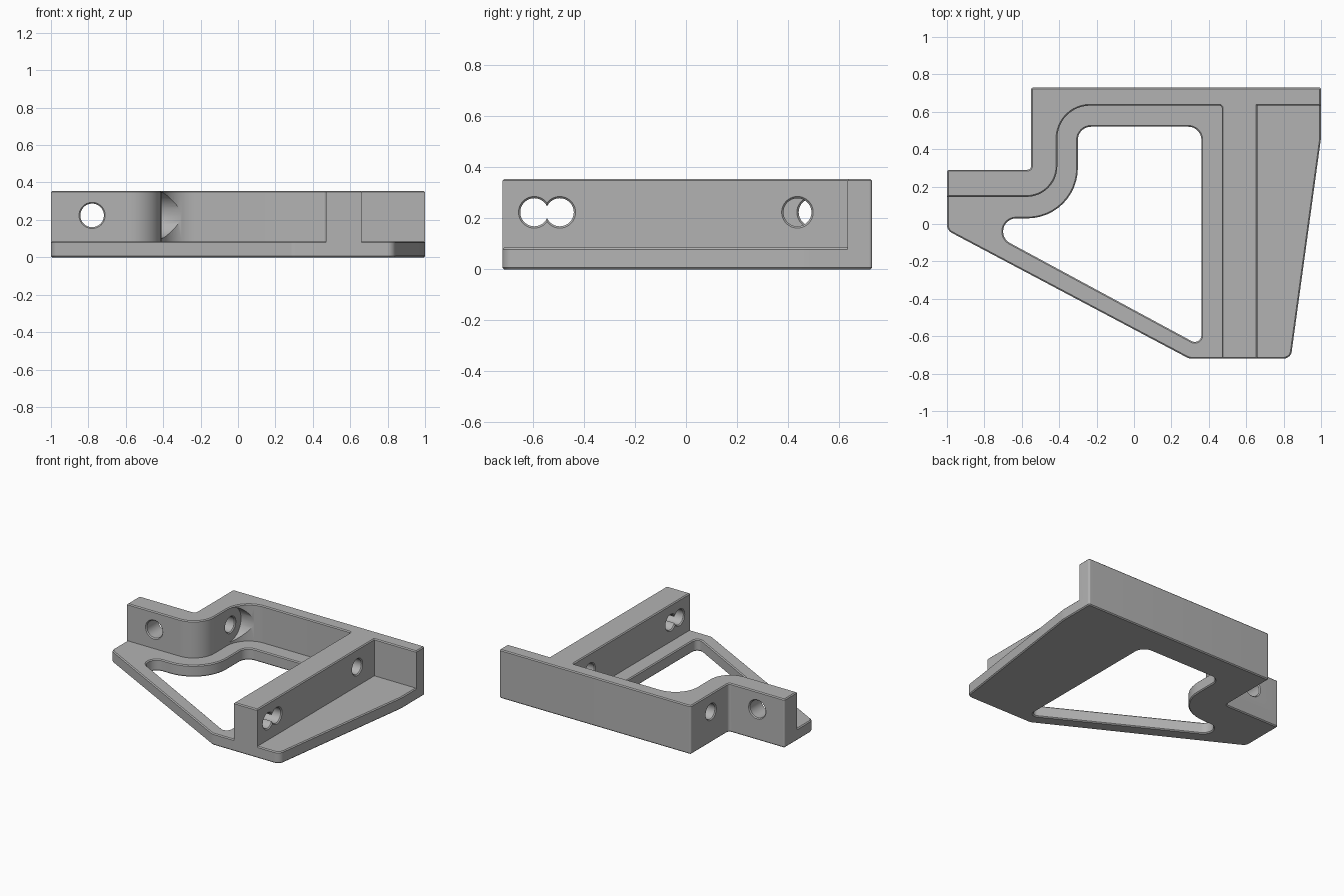
import bpy, bmesh, math
from mathutils import Vector

cube = bpy.data.objects.get("Cube")
if cube:
    bpy.data.objects.remove(cube, do_unlink=True)

CHAMFER = 0.007
PLATE_TOP, WALL_TOP, HOLE_Z = 0.085, 0.355, 0.224

grey = bpy.data.materials.new("plain_grey")
grey.use_nodes = True
grey.diffuse_color = (0.45, 0.45, 0.45, 1)
grey.node_tree.nodes["Principled BSDF"].inputs["Base Color"].default_value = grey.diffuse_color


def rounded(corners, steps=12):
    """Counter-clockwise outline from (x, y, fillet radius) corners."""
    pts, n = [], len(corners)
    for i, (x, y, r) in enumerate(corners):
        p = Vector((x, y))
        if r == 0:
            pts.append(p)
            continue
        a = (Vector(corners[i - 1][:2]) - p).normalized()
        b = (Vector(corners[(i + 1) % n][:2]) - p).normalized()
        half = a.angle(b) / 2
        centre = p + (a + b).normalized() * (r / math.sin(half))
        start = p + a * (r / math.tan(half)) - centre
        end = p + b * (r / math.tan(half)) - centre
        sweep = math.atan2(start.x * end.y - start.y * end.x, start.dot(end))
        for k in range(steps + 1):
            t = sweep * k / steps
            c, s = math.cos(t), math.sin(t)
            pts.append(centre + Vector((start.x * c - start.y * s, start.x * s + start.y * c)))
    area = sum(pts[i - 1].x * p.y - p.x * pts[i - 1].y for i, p in enumerate(pts))
    return pts if area > 0 else pts[::-1]


def inset(pts, d):
    """Mitred offset, inward when d is positive."""
    out = []
    for i, p in enumerate(pts):
        e1 = (p - pts[i - 1]).normalized()
        e2 = (pts[(i + 1) % len(pts)] - p).normalized()
        n1, n2 = Vector((-e1.y, e1.x)), Vector((-e2.y, e2.x))
        out.append(p + (n1 + n2) * (d / (1 + n1.dot(n2))))
    return out


def prism(name, pts, levels, axis="z"):
    """Stack of rings; levels are (height, inset) pairs along the axis."""
    place = {"x": lambda u, v, w: (w, u, v),
             "y": lambda u, v, w: (u, w, v),
             "z": lambda u, v, w: (u, v, w)}[axis]
    bm = bmesh.new()
    rings = [[bm.verts.new(place(p.x, p.y, h)) for p in inset(pts, d)] for h, d in levels]
    for low, high in zip(rings, rings[1:]):
        for i in range(len(pts)):
            bm.faces.new((low[i - 1], low[i], high[i], high[i - 1]))
    bm.faces.new(rings[0][::-1])
    bm.faces.new(rings[-1])
    bmesh.ops.recalc_face_normals(bm, faces=bm.faces)
    mesh = bpy.data.meshes.new(name)
    bm.to_mesh(mesh)
    bm.free()
    mesh.materials.append(grey)
    obj = bpy.data.objects.new(name, mesh)
    bpy.context.collection.objects.link(obj)
    return obj


def combine(target, tool, operation):
    mod = target.modifiers.new(operation.lower(), "BOOLEAN")
    mod.operation, mod.solver, mod.object = operation, "EXACT", tool
    bpy.context.view_layer.objects.active = target
    bpy.ops.object.modifier_apply(modifier=mod.name)
    bpy.data.objects.remove(tool, do_unlink=True)


def flared(a, b):
    """Cutter levels with chamfered mouths at a and b."""
    c = CHAMFER
    return [(a - 0.02, -c), (a, -c), (a + c, 0), (b - c, 0), (b, -c), (b + 0.02, -c)]


def circle(u, v, r, n=40):
    return [Vector((u + r * math.cos(math.tau * i / n), v + r * math.sin(math.tau * i / n)))
            for i in range(n)]


# Outer corners shared by the plate and the upright wall
back = [(-1, 0.29, 0.012), (-0.55, 0.29, 0.02), (-0.55, 0.73, 0.012), (1, 0.73, 0.012)]

# Base plate with its triangular window
plate_outline = rounded(back + [(1, 0.46, 0.3), (0.838, -0.72, 0.045),
                                (0.295, -0.72, 0.06), (-1, -0.034, 0.05)])
bracket = prism("bracket", plate_outline,
                [(0, CHAMFER), (CHAMFER, 0), (PLATE_TOP - CHAMFER, 0), (PLATE_TOP, CHAMFER)])
window = rounded([(-0.3, 0.52, 0.07), (0.36, 0.52, 0.07), (0.36, -0.654, 0.035),
                  (-0.907, 0.03, 0.07), (-0.3, 0.03, 0.27)])
combine(bracket, prism("window_cutter", window, flared(0, PLATE_TOP)), "DIFFERENCE")

# Upright wall: back wall, stepped left arm and the long rib
wall_outline = rounded(back + [(1, 0.633, 0), (0.66, 0.633, 0), (0.66, -0.72, 0),
                               (0.47, -0.72, 0), (0.47, 0.633, 0.015), (-0.41, 0.633, 0.175),
                               (-0.41, 0.145, 0.165), (-1, 0.145, 0)])
wall = prism("wall", wall_outline,
             [(0.02, 0), (WALL_TOP - CHAMFER, 0), (WALL_TOP, CHAMFER)])
combine(bracket, wall, "UNION")

# Bolt holes: (axis, position across, radius, start, end)
for axis, across, radius, a, b in [("y", -0.78, 0.063, 0.145, 0.29),
                                   ("x", -0.595, 0.055, 0.47, 0.66),
                                   ("x", -0.495, 0.055, 0.47, 0.66),
                                   ("x", 0.437, 0.055, 0.47, 0.66),
                                   ("x", 0.497, 0.055, -0.55, -0.41)]:
    cutter = prism("hole_cutter", circle(across, HOLE_Z, radius), flared(a, b), axis)
    combine(bracket, cutter, "DIFFERENCE")

# Round bolt-head recess in the curved inner corner
recess = prism("recess_cutter", circle(0.497, HOLE_Z, 0.122, 48), [(-0.409, 0), (-0.2, 0)], "x")
combine(bracket, recess, "DIFFERENCE")

bpy.ops.object.select_all(action="DESELECT")
bracket.select_set(True)
bpy.context.view_layer.objects.active = bracket
bpy.ops.object.shade_smooth_by_angle(angle=math.radians(30))
